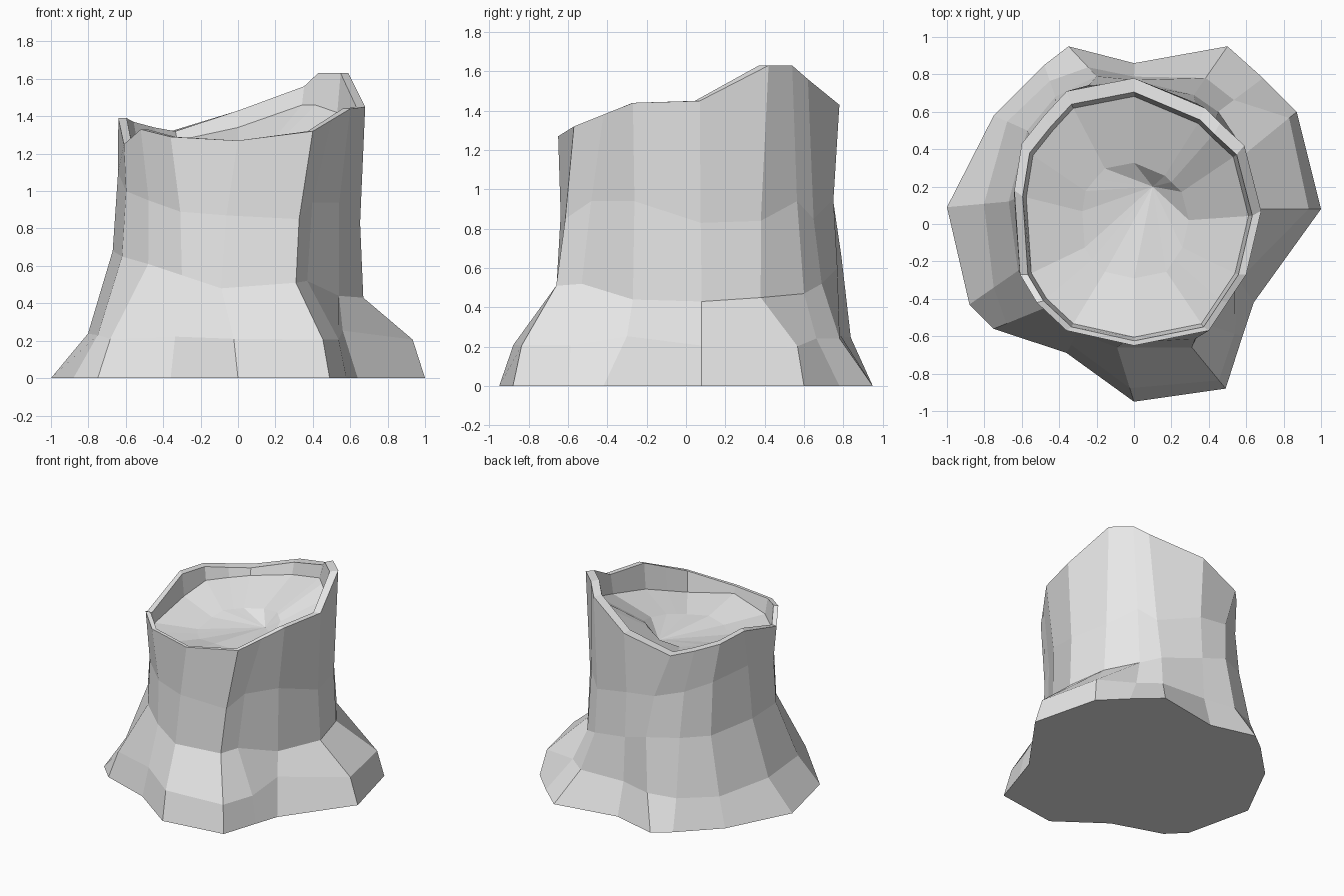
import bpy
import bmesh
from mathutils import Vector

default_cube = bpy.data.objects.get("Cube")
if default_cube:
    bpy.data.objects.remove(default_cube, do_unlink=True)

# Single flat colour
material = bpy.data.materials.new("pale grey wood")
material.use_nodes = True
material.diffuse_color = (0.8, 0.8, 0.8, 1)
shader = material.node_tree.nodes["Principled BSDF"]
shader.inputs["Base Color"].default_value = (0.8, 0.8, 0.8, 1)

# Outlines run counter-clockwise from the front, one entry per side
foot_outline = [
    (0, -.95), (.49, -.88), (.58, -.6), (.64, -.42), (1, .08), (.87, .6), (.69, .78), (.5, .95),
    (0, .86), (-.35, .95), (-.48, .85), (-.75, .58), (-1, .09), (-.88, -.43), (-.75, -.56),
    (-.36, -.69)]
waist_outline = [
    (-.09, -.66), (.31, -.66), (.37, -.53), (.54, -.27), (.67, .08), (.6, .38), (.45, .6),
    (.32, .69), (0, .77), (-.2, .79), (-.42, .68), (-.57, .5), (-.67, .12), (-.62, -.25),
    (-.48, -.45), (-.3, -.58)]
rim_outline = [
    (0, -.65), (.4, -.57), (.5, -.42), (.6, -.27), (.68, .07), (.59, .42), (.46, .54), (.38, .62),
    (0, .78), (-.36, .71), (-.48, .58), (-.6, .43), (-.64, .18), (-.61, -.27), (-.52, -.42),
    (-.36, -.57)]

# Uneven heights around the trunk, and how far each root tucks in at the ankle
waist_heights = [.48, .51, .52, .44, .43, .45, .47, .52,
                 .6, .66, .67, .66, .68, .65, .61, .55]
chest_heights = [.87, .85, .94, .94, .83, .84, .94, .85,
                 .95, .98, 1.02, 1.07, 1.1, 1, .95, .89]
rim_heights = [1.27, 1.32, 1.38, 1.44, 1.45, 1.63, 1.63, 1.56,
               1.43, 1.32, 1.34, 1.37, 1.39, 1.25, 1.33, 1.29]
floor_heights = [1.22, 1.16, 1.2, 1.24, 1.3, 1.42, 1.46, 1.46,
                 1.34, 1.27, 1.27, 1.27, 1.22, 1.17, 1.17, 1.17]
root_tuck = [.25, .2, .2, .8, .2, .15, .65, .65, .8, .7, .5, .4, .6, .5, .25, .4]


def place(outline, heights):
    """Lift a flat outline to the given heights."""
    return [Vector((x, y, z)) for (x, y), z in zip(outline, heights)]


def shrink(ring, factor, heights, shift=0):
    """Scale a ring about the trunk axis, slide it in y and give it new heights."""
    return [Vector((p.x * factor, p.y * factor + shift, z)) for p, z in zip(ring, heights)]


def bridge(bm, lower, upper):
    """Join two vertex loops with a band of quads."""
    count = len(lower)
    for i in range(count):
        j = (i + 1) % count
        bm.faces.new((lower[i], lower[j], upper[j], upper[i]))


# Outer bark rings
foot = place(foot_outline, [0] * len(foot_outline))
waist = place(waist_outline, waist_heights)
rim = place(rim_outline, rim_heights)
ankle = []
for f, w, tuck in zip(foot, waist, root_tuck):
    p = f.lerp(w, tuck)
    p.z = .19 + .08 * tuck
    ankle.append(p)
chest = shrink([w.lerp(r, .3) for w, r in zip(waist, rim)], .97, chest_heights)

# Lip and sunken cut surface, hollowed a little behind the middle
hollow = Vector((.1, .2, 1.13))
lip = shrink(rim, .93, rim_heights, -.02)
floor_edge = shrink(rim, .9, floor_heights, -.02)
floor_middle = []
for p in floor_edge:
    q = p * .48
    q.z = hollow.z + .35 * (p.z - hollow.z)
    floor_middle.append(q)

# Stump skin, from the ground up over the rim and into the hollow
bm = bmesh.new()
rings = [foot, ankle, waist, chest, rim, lip, floor_edge, floor_middle]
loops = [[bm.verts.new(p) for p in ring] for ring in rings]
for lower, upper in zip(loops, loops[1:]):
    bridge(bm, lower, upper)

# Flat underside and the fan at the middle of the cut surface
bm.faces.new(list(reversed(loops[0])))
heart = bm.verts.new(hollow)
inner = loops[-1]
for i, vert in enumerate(inner):
    bm.faces.new((vert, inner[(i + 1) % len(inner)], heart))
bmesh.ops.recalc_face_normals(bm, faces=bm.faces[:])

mesh = bpy.data.meshes.new("tree_stump")
bm.to_mesh(mesh)
bm.free()
mesh.materials.append(material)
stump = bpy.data.objects.new("tree_stump", mesh)
bpy.context.collection.objects.link(stump)
